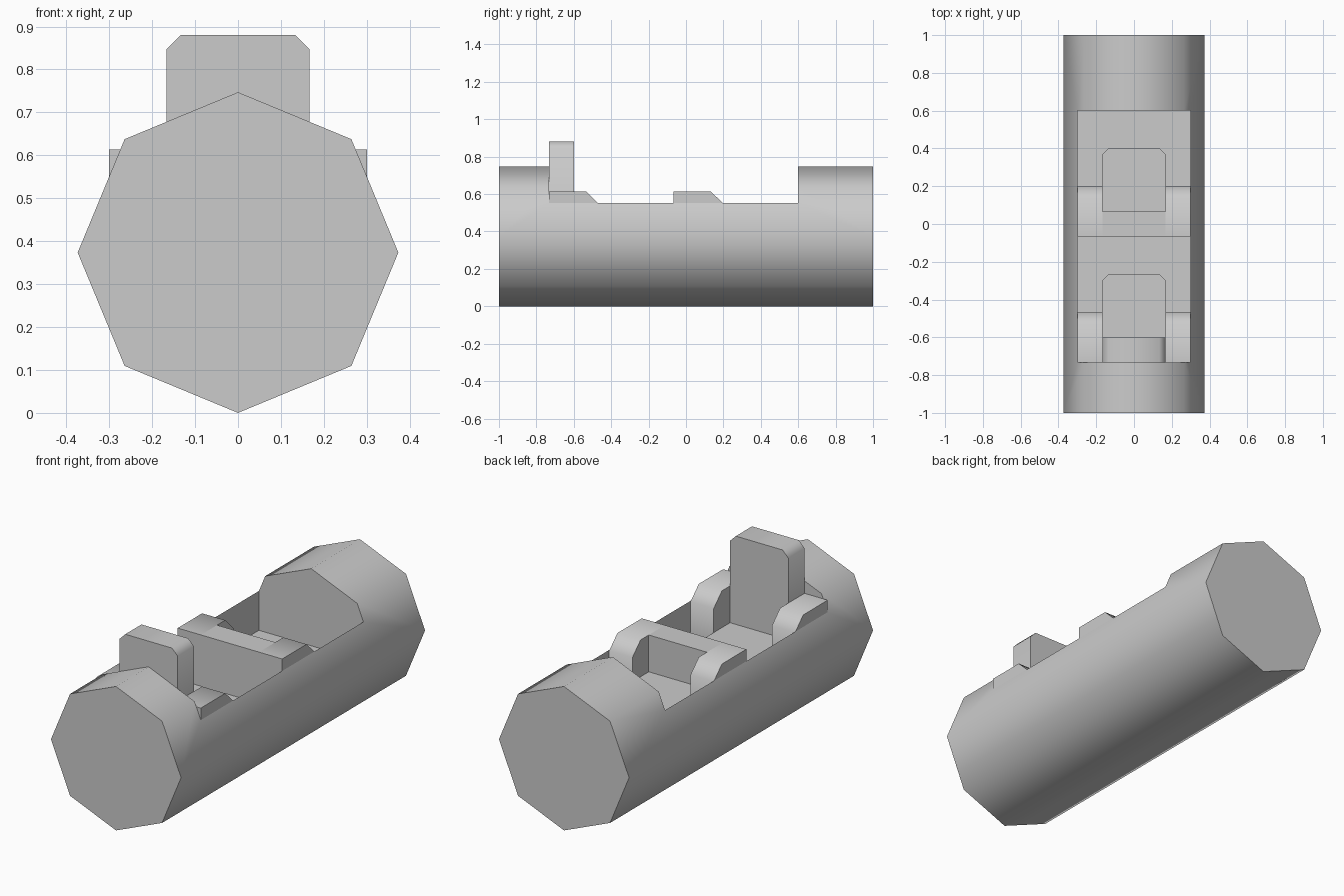
import bpy, bmesh, math
from mathutils import Vector

if "Cube" in bpy.data.objects:
    bpy.data.objects.remove(bpy.data.objects["Cube"])

FLOOR = 0.347      # cavity floor height
R = 0.3735         # log radius


def prism(name, outline, axis, lo, hi):
    """Extrude a 2D outline along an axis ('x', 'y' or 'z') from lo to hi."""
    place = {'x': lambda a, b, t: (t, a, b),
             'y': lambda a, b, t: (a, t, b),
             'z': lambda a, b, t: (a, b, t)}[axis]
    bm = bmesh.new()
    face = bm.faces.new([bm.verts.new(place(a, b, lo)) for a, b in outline])
    top = bmesh.ops.extrude_face_region(bm, geom=[face])['geom']
    bmesh.ops.translate(bm, vec=Vector(place(0, 0, hi - lo)),
                        verts=[v for v in top if isinstance(v, bmesh.types.BMVert)])
    bmesh.ops.recalc_face_normals(bm, faces=bm.faces[:])
    mesh = bpy.data.meshes.new(name)
    bm.to_mesh(mesh)
    bm.free()
    ob = bpy.data.objects.new(name, mesh)
    bpy.context.collection.objects.link(ob)
    return ob


def smooth(ob):
    bpy.ops.object.select_all(action='DESELECT')
    ob.select_set(True)
    bpy.context.view_layer.objects.active = ob
    bpy.ops.object.shade_smooth_by_angle(angle=math.radians(50))


def rect(a0, a1, b0, b1):
    return [(a0, b0), (a1, b0), (a1, b1), (a0, b1)]


def chamfered(w, b0, b1, c=0.033):
    """Rectangle of half width w with its two upper corners cut off."""
    return [(-w, b0), (w, b0), (w, b1 - c), (w - c, b1), (c - w, b1), (-w, b1 - c)]


# Octagonal log with a vertex at the top
octagon = [(R * math.sin(i * math.pi / 4), R + R * math.cos(i * math.pi / 4)) for i in range(8)]
hull = prism("log_hull", octagon, 'y', -1, 1)

# Cavity carved into the top
cutter = prism("cavity_cutter", rect(-0.3, 0.3, -0.733, 0.6), 'z', FLOOR, 1.0)
mod = hull.modifiers.new("cavity", 'BOOLEAN')
mod.object = cutter
mod.operation = 'DIFFERENCE'
mod.solver = 'EXACT'
bpy.context.view_layer.objects.active = hull
bpy.ops.object.modifier_apply(modifier=mod.name)
bpy.data.objects.remove(cutter)
smooth(hull)


def seat(label, y, tall):
    # Armrests with sloped fronts
    profile = [(y, FLOOR), (y + 0.267, FLOOR), (y + 0.267, 0.547), (y + 0.2, 0.613), (y, 0.613)]
    for side, lo, hi in (("left", -0.3, -0.167), ("right", 0.167, 0.3)):
        smooth(prism(f"{label}_{side}_armrest", profile, 'x', lo, hi))
    # Backrest: tall with clipped corners, or level with the arms
    back = chamfered(0.167, FLOOR, 0.88) if tall else rect(-0.167, 0.167, FLOOR, 0.613)
    smooth(prism(f"{label}_backrest", back, 'y', y, y + 0.133))
    # Seat pad
    smooth(prism(f"{label}_pad", chamfered(0.167, y + 0.133, y + 0.467), 'z', FLOOR, 0.422))


seat("front_seat", -0.733, True)
seat("rear_seat", -0.066, False)
